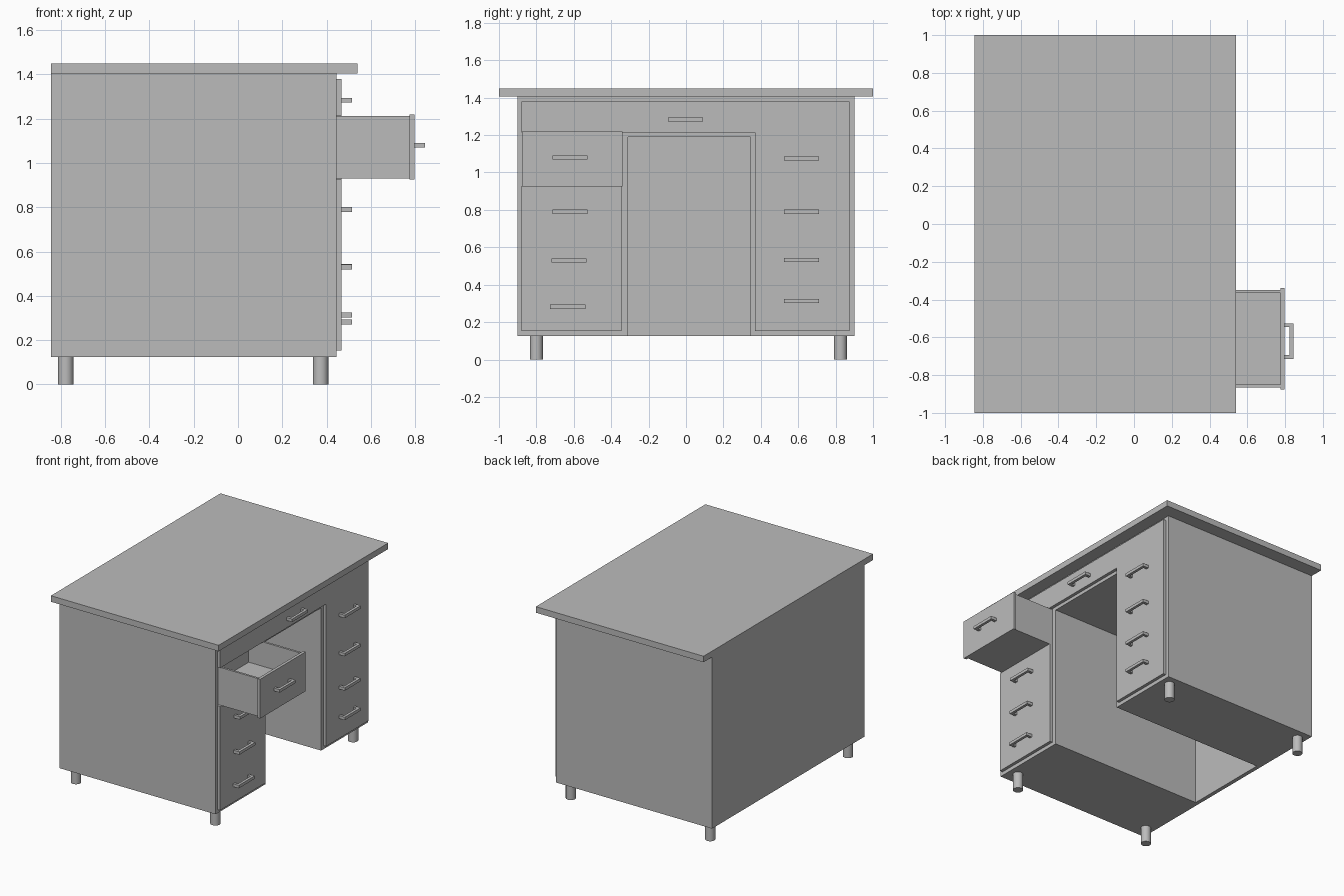
import bpy, bmesh

old = bpy.data.objects.get("Cube")
if old:
    bpy.data.objects.remove(old, do_unlink=True)

grey = bpy.data.materials.new("plain_grey")
grey.use_nodes = True
COLOUR = (0.5, 0.5, 0.5, 1)
grey.diffuse_color = COLOUR
grey.node_tree.nodes["Principled BSDF"].inputs["Base Color"].default_value = COLOUR


def finish(name, bm):
    bmesh.ops.recalc_face_normals(bm, faces=bm.faces)
    mesh = bpy.data.meshes.new(name)
    bm.to_mesh(mesh)
    bm.free()
    mesh.materials.append(grey)
    obj = bpy.data.objects.new(name, mesh)
    bpy.context.scene.collection.objects.link(obj)
    return obj


def extrude(name, points, axis, start, end):
    """Extrude a flat outline along x (points are y, z) or z (points are x, y)."""
    bm = bmesh.new()
    place = (lambda a, b: (start, a, b)) if axis == "x" else (lambda a, b: (a, b, start))
    face = bm.faces.new([bm.verts.new(place(a, b)) for a, b in points])
    out = bmesh.ops.extrude_face_region(bm, geom=[face])
    verts = [v for v in out["geom"] if isinstance(v, bmesh.types.BMVert)]
    d = end - start
    bmesh.ops.translate(bm, verts=verts, vec=(d, 0, 0) if axis == "x" else (0, 0, d))
    return finish(name, bm)


def box(name, x, y, z):
    corners = [(y[0], z[0]), (y[1], z[0]), (y[1], z[1]), (y[0], z[1])]
    return extrude(name, corners, "x", *x)


def cut(obj, cutter):
    mod = obj.modifiers.new("cut", "BOOLEAN")
    mod.operation = "DIFFERENCE"
    mod.solver = "EXACT"
    mod.object = cutter
    bpy.context.view_layer.objects.active = obj
    bpy.ops.object.modifier_apply(modifier=mod.name)
    bpy.data.objects.remove(cutter, do_unlink=True)


# Desk top and carcass with knee space and open drawer bay
box("desk_top", (-0.845, 0.54), (-1, 1), (1.405, 1.45))
body = box("carcass", (-0.845, 0.445), (-0.9, 0.9), (0.125, 1.405))
cut(body, box("knee_cutter", (-0.815, 0.6), (-0.31, 0.345), (0, 1.19)))
cut(body, box("bay_cutter", (0.33, 0.6), (-0.87, -0.345), (0.928, 1.214)))

# Fixed fronts: lower left stack, and the top drawer joined to the right stack
FRONT = 0.468
box("left_drawer_fronts", (0.445, FRONT), (-0.88, -0.345), (0.153, 0.928))
extrude("top_and_right_fronts",
        [(-0.88, 1.38), (-0.88, 1.215), (0.37, 1.215), (0.37, 0.153),
         (0.873, 0.153), (0.873, 1.38)], "x", 0.445, FRONT)

# Open drawer
WALL = 0.016
y0, y1, z0, z1 = -0.865, -0.35, 0.93, 1.212
box("drawer_front", (0.775, 0.797), (-0.877, -0.34), (0.925, 1.218))
tray = box("drawer_tray", (0.332, 0.775), (y0, y1), (z0, z1))
cut(tray, box("tray_cutter", (0.345, 0.9), (y0 + WALL, y1 - WALL), (1.03, 1.3)))


# Bracket handles
def handle(name, x, y, z):
    half, out, bar = 0.094, 0.047, 0.02
    inner = half - bar
    outline = [(x, y - half), (x + out, y - half), (x + out, y + half), (x, y + half),
               (x, y + inner), (x + out - bar, y + inner),
               (x + out - bar, y - inner), (x, y - inner)]
    extrude(name, outline, "z", z - 0.011, z + 0.011)


handle("top_drawer_handle", FRONT, -0.003, 1.283)
handle("open_drawer_handle", 0.797, -0.62, 1.08)
for i, (y, z) in enumerate([(-0.62, 0.79), (-0.626, 0.53), (-0.632, 0.282)]):
    handle(f"left_handle_{i + 1}", FRONT, y, z)
for i, z in enumerate([1.075, 0.79, 0.533, 0.313]):
    handle(f"right_handle_{i + 1}", FRONT, 0.618, z)

# Round legs
for x, side in ((-0.778, "back"), (0.373, "front")):
    for y, end in ((-0.8, "right"), (0.825, "left")):
        bm = bmesh.new()
        bmesh.ops.create_cone(bm, cap_ends=True, segments=24, radius1=0.035,
                              radius2=0.035, depth=0.127)
        bmesh.ops.translate(bm, verts=bm.verts, vec=(x, y, 0.0635))
        leg = finish(f"{side}_{end}_leg", bm)
        bpy.ops.object.select_all(action="DESELECT")
        leg.select_set(True)
        bpy.context.view_layer.objects.active = leg
        bpy.ops.object.shade_smooth_by_angle()
